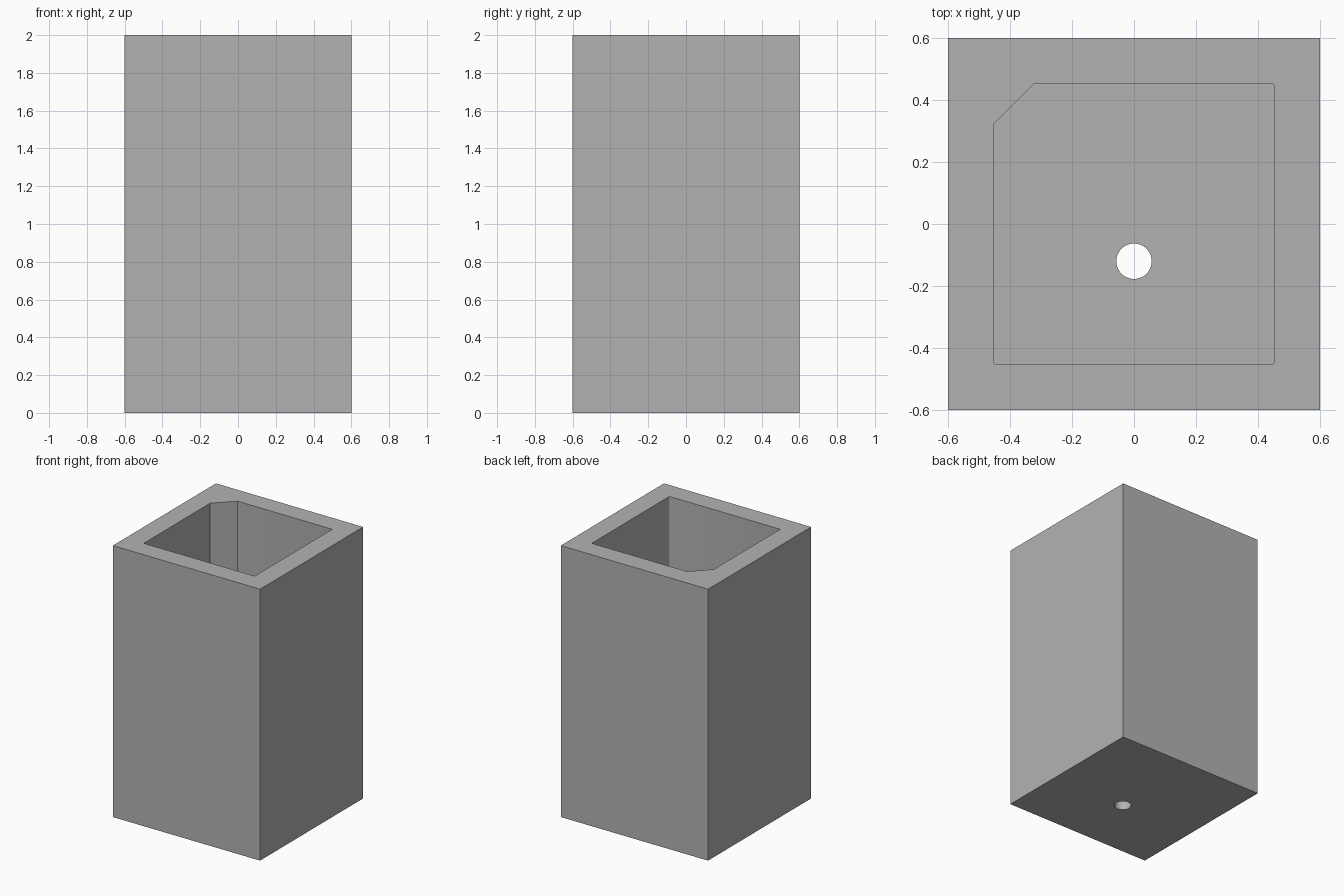
import bpy, bmesh

if "Cube" in bpy.data.objects:
    bpy.data.objects.remove(bpy.data.objects["Cube"])

# Sizes
HALF, HEIGHT, FLOOR = 0.6, 2.0, 0.15
INNER, CHAMFER, FILLET = 0.452, 0.13, 0.006

grey = bpy.data.materials.new("grey")
grey.diffuse_color = (0.45, 0.45, 0.45, 1)
grey.use_nodes = True
grey.node_tree.nodes["Principled BSDF"].inputs["Base Color"].default_value = grey.diffuse_color


def prism(name, outline, z0, z1, fillet_corners=()):
    """Extrude a flat outline; optionally round some vertical edges."""
    bm = bmesh.new()
    low = [bm.verts.new((x, y, z0)) for x, y in outline]
    high = [bm.verts.new((x, y, z1)) for x, y in outline]
    bm.faces.new(low[::-1])
    bm.faces.new(high)
    n = len(outline)
    for i in range(n):
        j = (i + 1) % n
        bm.faces.new((low[i], low[j], high[j], high[i]))
    edges = [bm.edges.get((low[i], high[i])) for i in fillet_corners]
    if edges:
        bmesh.ops.bevel(bm, geom=edges, offset=FILLET, segments=3,
                        profile=0.5, affect='EDGES')
    mesh = bpy.data.meshes.new(name)
    bm.to_mesh(mesh)
    bm.free()
    obj = bpy.data.objects.new(name, mesh)
    bpy.context.collection.objects.link(obj)
    mesh.materials.append(grey)
    return obj


def cut(target, cutter):
    mod = target.modifiers.new(cutter.name, 'BOOLEAN')
    mod.operation, mod.solver, mod.object = 'DIFFERENCE', 'EXACT', cutter
    bpy.context.view_layer.objects.active = target
    bpy.ops.object.modifier_apply(modifier=mod.name)
    bpy.data.objects.remove(cutter)


# Outer square block
body = prism("planter_body", [(-HALF, -HALF), (HALF, -HALF), (HALF, HALF), (-HALF, HALF)], 0, HEIGHT)

# Cavity with one chamfered back-left corner, open at the top
a, c = INNER, INNER - CHAMFER
cut(body, prism("cavity_cutter", [(-a, -a), (a, -a), (a, a), (-c, a), (-a, c)],
                FLOOR, HEIGHT + 0.2, (0, 1, 2)))

# Round drain hole through the floor
bpy.ops.mesh.primitive_cylinder_add(vertices=48, radius=0.057, depth=0.6, location=(0, -0.12, 0.1))
hole = bpy.context.object
hole.name = "drain_cutter"
hole.data.materials.append(grey)
cut(body, hole)

# Smooth the round hole, keep every corner crisp
bpy.ops.object.select_all(action='DESELECT')
body.select_set(True)
bpy.context.view_layer.objects.active = body
bpy.ops.object.shade_smooth_by_angle(angle=0.55)
